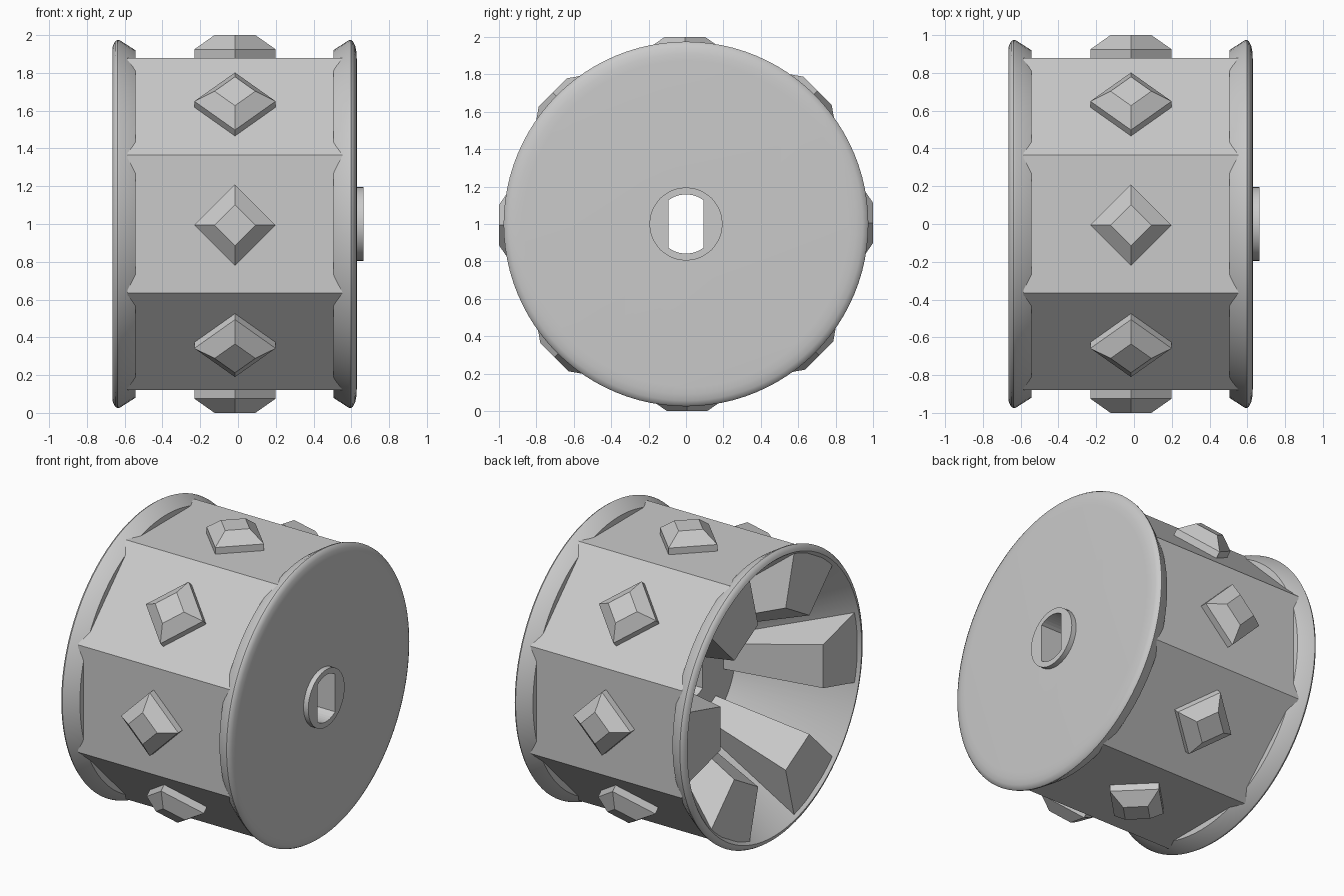
import bpy, bmesh
from math import sin, cos, pi, radians, sqrt
from mathutils import Matrix, Vector

cube = bpy.data.objects.get("Cube")
if cube:
    bpy.data.objects.remove(cube, do_unlink=True)

grey = bpy.data.materials.new("plain_grey")
grey.use_nodes = True
grey.diffuse_color = (0.59, 0.59, 0.59, 1)
grey.node_tree.nodes["Principled BSDF"].inputs["Base Color"].default_value = (0.59, 0.59, 0.59, 1)

AXLE = Vector((0, 0, 1))


def activate(obj):
    bpy.ops.object.select_all(action='DESELECT')
    obj.select_set(True)
    bpy.context.view_layer.objects.active = obj


def finish(name, bm, smooth=False):
    """Turn a bmesh into a coloured object centred on the axle."""
    bmesh.ops.recalc_face_normals(bm, faces=bm.faces)
    mesh = bpy.data.meshes.new(name)
    bm.to_mesh(mesh)
    bm.free()
    mesh.materials.append(grey)
    obj = bpy.data.objects.new(name, mesh)
    obj.location = AXLE
    bpy.context.collection.objects.link(obj)
    if smooth:
        activate(obj)
        bpy.ops.object.shade_smooth_by_angle(angle=radians(32))
    return obj


def skin(bm, loops, caps=True):
    """Join matching point loops with quads, optionally closing both ends."""
    rings = [[bm.verts.new(p) for p in loop] for loop in loops]
    for a, b in zip(rings, rings[1:]):
        for i in range(len(a)):
            j = (i + 1) % len(a)
            bm.faces.new((a[i], a[j], b[j], b[i]))
    if caps:
        bm.faces.new(rings[0])
        bm.faces.new(rings[-1])
    return sum(rings, [])


def spin(bm, verts, angle):
    bmesh.ops.rotate(bm, verts=verts, matrix=Matrix.Rotation(angle, 3, 'X'))


def polygon(sides, radius, x, turn=0):
    return [(x, radius * cos(2 * pi * i / sides + turn), radius * sin(2 * pi * i / sides + turn))
            for i in range(sides)]


def lathe(name, profile, sides=96):
    """Solid of revolution about the x axis from (x, radius) points."""
    bm = bmesh.new()
    skin(bm, [polygon(sides, r, x) for x, r in profile])
    return finish(name, bm, smooth=True)


# Octagonal drum, open at both ends
bm = bmesh.new()
skin(bm, [polygon(8, 0.88 / cos(pi / 8), x, pi / 8) for x in (-0.585, 0.555)], caps=False)
finish("drum", bm)

# Closed end flange, and the axle tube that ends in the boss
end_disc = lathe("end_disc", [(0.505, 0.92), (0.585, 0.972), (0.597, 0.975), (0.609, 0.967),
                              (0.62, 0.945), (0.627, 0.91), (0.629, 0.87)])
axle_tube = lathe("axle_tube", [(0, 0.195), (0.664, 0.195)], 48)

# Open end flange, its hollow funnel and the funnel floor
funnel = lathe("open_funnel", [(0.04, 0.46), (-0.48, 0.84), (-0.543, 0.85), (-0.543, 0.92),
                               (-0.625, 0.972), (-0.637, 0.975), (-0.65, 0.967),
                               (-0.66, 0.95), (-0.665, 0.935), (-0.655, 0.925), (-0.06, 0.45)])

# Double-D axle bore through the whole wheel
half, radius = 0.093, 0.158
arc = [-half + 2 * half * i / 10 for i in range(11)]
outline = [(y * s, s * sqrt(radius ** 2 - y * y)) for s in (1, -1) for y in arc]
bm = bmesh.new()
skin(bm, [[(x, y, z) for y, z in outline] for x in (-1, 1)])
cutter = finish("bore_cutter", bm)
cutter.hide_render = True
for part in (end_disc, axle_tube, funnel):
    cut = part.modifiers.new("bore", 'BOOLEAN')
    cut.operation = 'DIFFERENCE'
    cut.solver = 'EXACT'
    cut.object = cutter
    activate(part)
    bpy.context.view_layer.update()
    bpy.ops.object.modifier_apply(modifier=cut.name)
bpy.data.objects.remove(cutter, do_unlink=True)

# Six wedge-shaped ribs inside the funnel
bm = bmesh.new()
rib = [(-0.645, 0.945), (-0.645, 0.57), (-0.06, 0.33), (0, 0.33), (0, 0.5)]
for k in range(6):
    sides = [[(x, r * cos(a), r * sin(a)) for x, r in rib] for a in (-pi / 12, pi / 12)]
    spin(bm, skin(bm, sides), k * pi / 3)
finish("inner_ribs", bm)

# Diamond studs, one on each flat of the drum
bm = bmesh.new()
for k in range(8):
    levels = [[(x - 0.016, y - 0.006, height) for height, y, x in polygon(4, size, height)]
              for size, height in ((0.215, 0.86), (0.215, 0.925), (0.108, 1.0))]
    spin(bm, skin(bm, levels), k * pi / 4)
finish("diamond_studs", bm)
